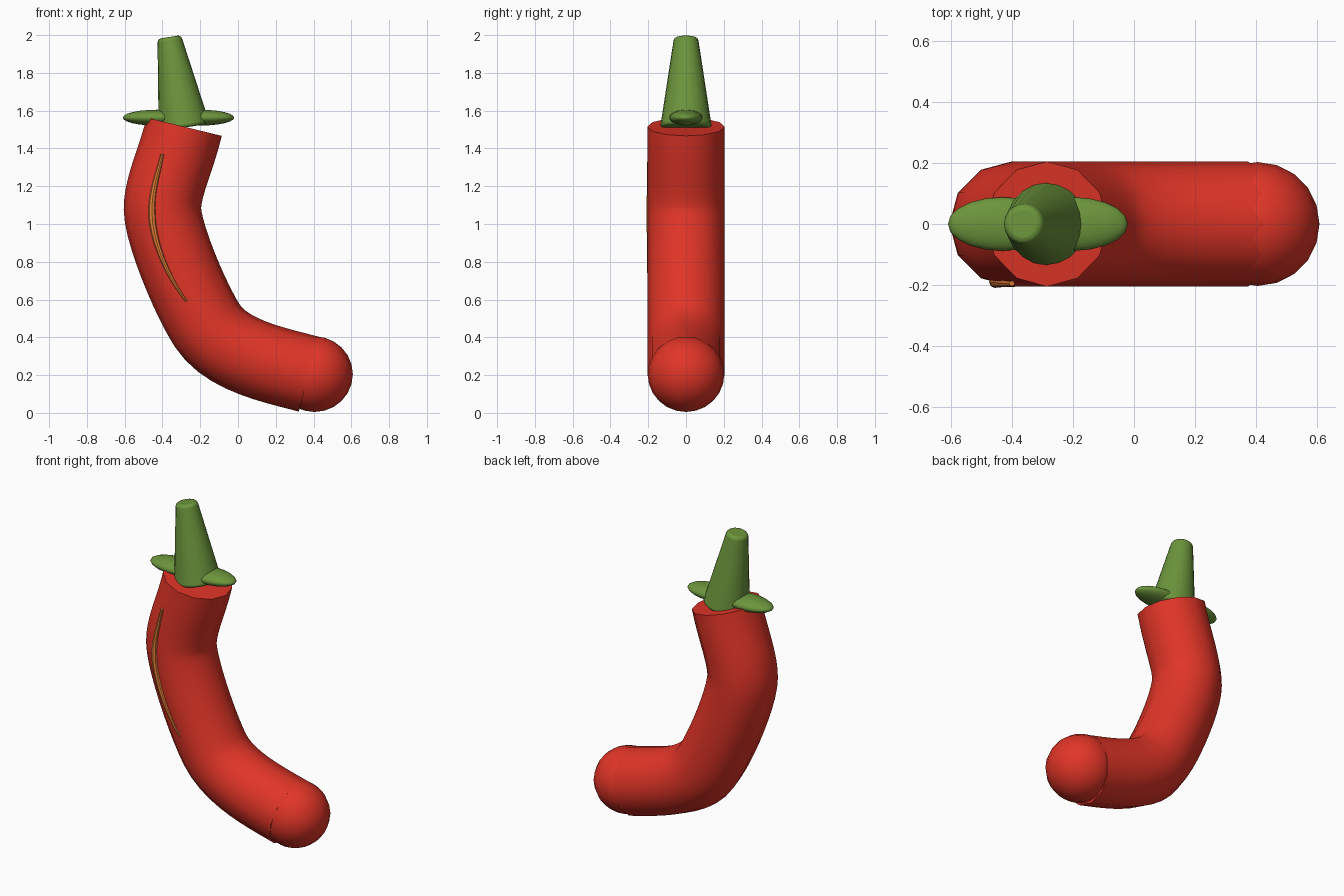
import bpy, math
from mathutils import Vector

if "Cube" in bpy.data.objects:
    bpy.data.objects.remove(bpy.data.objects["Cube"])


def material(name, rgb):
    m = bpy.data.materials.new(name)
    m.diffuse_color = (*rgb, 1)
    m.use_nodes = True
    m.node_tree.nodes["Principled BSDF"].inputs["Base Color"].default_value = m.diffuse_color
    return m


RED = material("red_skin", (0.75, 0.035, 0.02))
GREEN = material("green_stem", (0.15, 0.30, 0.045))
ORANGE = material("orange_streak", (0.80, 0.22, 0.04))


def finish(ob, name, mat, angle=40):
    ob.name = name
    ob.data.materials.clear()
    ob.data.materials.append(mat)
    bpy.ops.object.select_all(action='DESELECT')
    bpy.context.view_layer.objects.active = ob
    ob.select_set(True)
    bpy.ops.object.shade_smooth_by_angle(angle=math.radians(angle))
    return ob


def tube(name, points, depth, bevel_res, mat, res=10):
    # points: (left handle, point, right handle, radius factor), all in x, y, z
    cu = bpy.data.curves.new(name, 'CURVE')
    cu.dimensions = '3D'
    cu.bevel_depth = depth
    cu.bevel_resolution = bevel_res
    cu.resolution_u = res
    cu.use_fill_caps = True
    sp = cu.splines.new('BEZIER')
    sp.bezier_points.add(len(points) - 1)
    for bp, (hl, co, hr, r) in zip(sp.bezier_points, points):
        bp.handle_left_type = bp.handle_right_type = 'FREE'
        bp.co, bp.handle_left, bp.handle_right, bp.radius = co, hl, hr, r
    ob = bpy.data.objects.new(name, cu)
    bpy.context.collection.objects.link(ob)
    bpy.ops.object.select_all(action='DESELECT')
    bpy.context.view_layer.objects.active = ob
    ob.select_set(True)
    bpy.ops.object.convert(target='MESH')
    return finish(bpy.context.object, name, mat)


def ellipsoid(name, loc, size, mat):
    bpy.ops.mesh.primitive_uv_sphere_add(segments=20, ring_count=12, radius=1, location=loc)
    ob = bpy.context.object
    ob.scale = size
    return finish(ob, name, mat, 60)


def p(x, z, y=0.0):
    return (x, y, z)


# curved body with a flat top and a round tip
tube("pepper_body", [
    (p(-0.24, 1.70), p(-0.285, 1.515), p(-0.33, 1.33), 1),
    (p(-0.40, 1.20), p(-0.40, 1.08), p(-0.40, 0.96), 1),
    (p(-0.26, 0.615), p(-0.165, 0.465), p(-0.06, 0.30), 1),
    (p(0.20, 0.252), p(0.375, 0.205), p(0.55, 0.158), 1),
], 0.205, 4, RED)
ellipsoid("pepper_tip", p(0.405, 0.205), (0.203, 0.203, 0.2), RED)

# leaning tapered stem with a softened top rim
base, top = Vector(p(-0.285, 1.51)), Vector(p(-0.364, 1.99))
axis = top - base
bpy.ops.mesh.primitive_cone_add(vertices=20, radius1=0.137, radius2=0.063,
                                depth=axis.length, location=(base + top) / 2)
stem = bpy.context.object
stem.rotation_euler = axis.to_track_quat('Z', 'Y').to_euler()
bev = stem.modifiers.new("rim", 'BEVEL')
bev.width = 0.018
bev.segments = 3
bev.limit_method = 'ANGLE'
bev.angle_limit = math.radians(50)
finish(stem, "stem", GREEN)

# two flat leaves, one on each side of the stem
for side, x in (("left", -0.43), ("right", -0.20)):
    ellipsoid("leaf_" + side, p(x, 1.563), (0.18, 0.088, 0.042), GREEN)

# slim highlight streak on the front
tube("highlight_streak", [
    (p(-0.39, 1.45, -0.195), p(-0.40, 1.37, -0.195), p(-0.425, 1.26, -0.195), 0.45),
    (p(-0.46, 1.17, -0.19), p(-0.455, 1.05, -0.19), p(-0.45, 0.89, -0.19), 1),
    (p(-0.36, 0.70, -0.195), p(-0.272, 0.59, -0.197), p(-0.23, 0.54, -0.197), 0.3),
], 0.02, 2, ORANGE)
